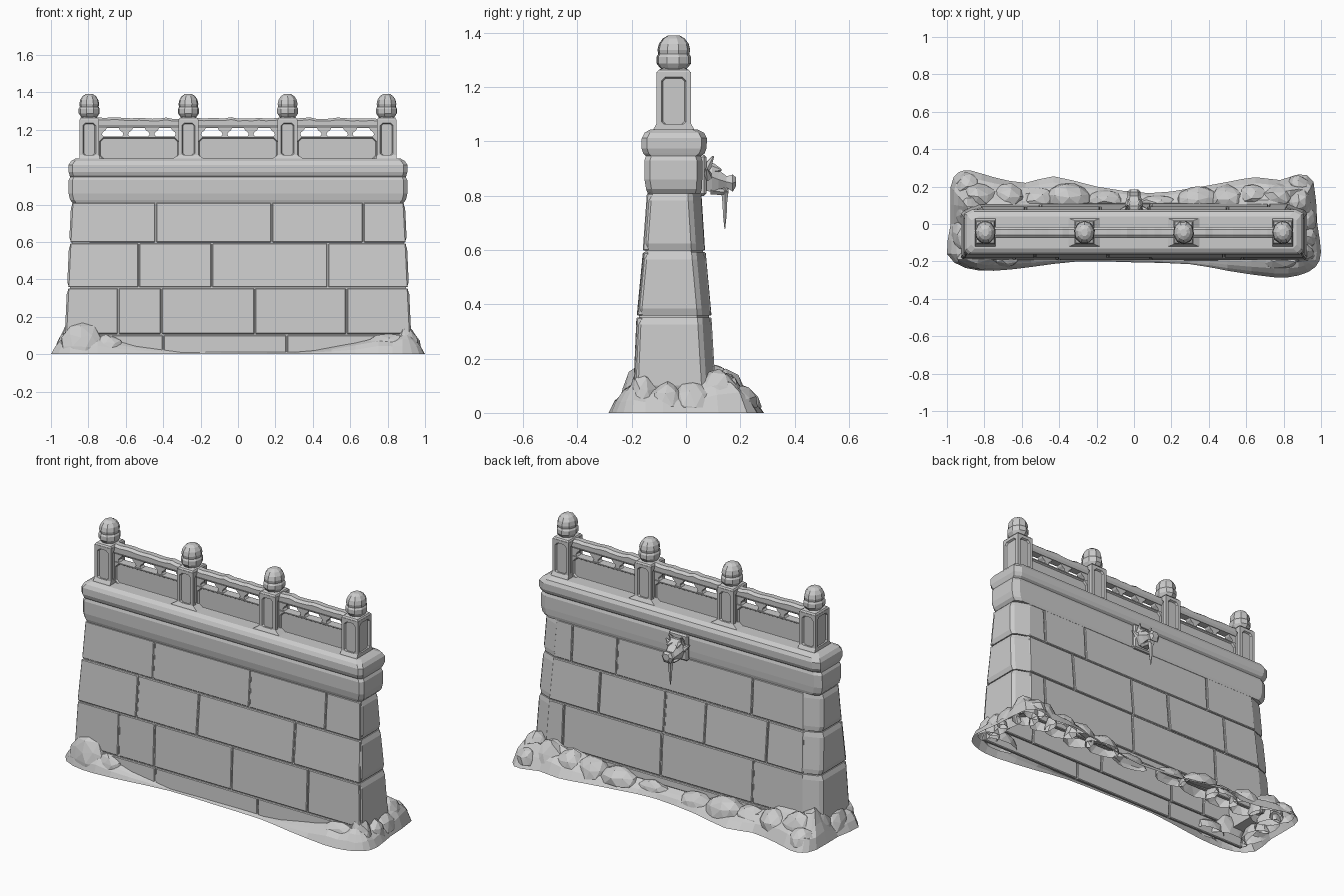
import bpy, bmesh, math, random
from mathutils import Vector, Matrix, noise

random.seed(4)
if "Cube" in bpy.data.objects:
    bpy.data.objects.remove(bpy.data.objects["Cube"])

stone = bpy.data.materials.new("grey_stone")
stone.use_nodes = True
stone.diffuse_color = (0.6, 0.6, 0.6, 1)
stone.node_tree.nodes["Principled BSDF"].inputs["Base Color"].default_value = (0.6, 0.6, 0.6, 1)


def finish(bm, name, bevel=0.0):
    bmesh.ops.recalc_face_normals(bm, faces=bm.faces)
    mesh = bpy.data.meshes.new(name)
    bm.to_mesh(mesh)
    bm.free()
    mesh.materials.append(stone)
    ob = bpy.data.objects.new(name, mesh)
    bpy.context.collection.objects.link(ob)
    if bevel:
        mod = ob.modifiers.new("worn_edges", "BEVEL")
        mod.width, mod.segments, mod.limit_method = bevel, 1, "ANGLE"
    return ob


def loft(bm, rings, bottom=True, top=True):
    """Skin a list of closed rings of points."""
    rows = [[bm.verts.new(p) for p in r] for r in rings]
    n = len(rows[0])
    for a, b in zip(rows, rows[1:]):
        for i in range(n):
            bm.faces.new((a[i], a[(i + 1) % n], b[(i + 1) % n], b[i]))
    if bottom:
        bm.faces.new(rows[0][::-1])
    if top:
        bm.faces.new(rows[-1])


def rect(x0, x1, y0, y1, z):
    return [(x0, y0, z), (x1, y0, z), (x1, y1, z), (x0, y1, z)]


def box(bm, centre, size):
    m = Matrix.Translation(centre) @ Matrix.Diagonal((*size, 1))
    bmesh.ops.create_cube(bm, size=1, matrix=m)


def panelled_box(name, centre, size, axes, margin, chamfer, depth):
    """Box whose sides along the given axes carry sunken eight-sided panels."""
    bm = bmesh.new()
    box(bm, centre, size)
    for axis in axes:
        for sign in (-1, 1):
            side = max(bm.faces, key=lambda f: f.calc_area() * (f.normal[axis] * sign > 0.99))
            bmesh.ops.inset_individual(bm, faces=[side], thickness=margin)
            bmesh.ops.bevel(bm, geom=list(side.verts), offset=chamfer, segments=1, affect="VERTICES")
            bm.normal_update()
            panel = max((f for f in bm.faces if f.normal[axis] * sign > 0.99), key=lambda f: len(f.verts))
            bmesh.ops.inset_individual(bm, faces=[panel], thickness=0.006, depth=-depth)
            bm.normal_update()
    finish(bm, name)


# Wall section by height: half length, front, back
LEVELS = [(0, 0.925, -0.195, 0.113), (0.355, 0.908, -0.18, 0.092),
          (0.595, 0.897, -0.157, 0.07), (0.83, 0.885, -0.14, 0.055)]


def section(z):
    for a, b in zip(LEVELS, LEVELS[1:]):
        if z <= b[0]:
            t = (z - a[0]) / (b[0] - a[0])
            return [p + (q - p) * t for p, q in zip(a[1:], b[1:])]
    return LEVELS[-1][1:]


# Hollow wall core, open underneath, its back starting above the mound
bm = bmesh.new()
rings = []
for z, *_ in LEVELS:
    lift = 0.07 if z == 0 else z
    h, f, b = section(lift)
    h, f, b = h - 0.01, f + 0.007, b - 0.007
    foot = -0.188 if z == 0 else f
    rings.append([(-h, foot, z), (h, foot, z), (h, b - 0.045, lift), (h - 0.09, b, lift),
                  (0.09 - h, b, lift), (-h, b - 0.045, lift)])
loft(bm, rings, bottom=False)
finish(bm, "wall_core")

# Facing blocks: height range, front joints, back joints
COURSES = [(0, 0.105, [-0.4, 0.26], [-0.3, 0.35]),
           (0.105, 0.355, [-0.64, -0.41, 0.09, 0.58], [-0.5, 0.09, 0.72]),
           (0.355, 0.595, [-0.53, -0.14, 0.48], [-0.58, -0.18, 0.08, 0.5]),
           (0.595, 0.812, [-0.44, 0.18, 0.67], [-0.47, 0.4, 0.69])]
GAP = 0.003
for side, name in ((0, "front_blocks"), (1, "back_blocks")):
    bm = bmesh.new()
    for course in COURSES:
        edges = [-1] + course[2 + side] + [1]
        for x0, x1 in zip(edges, edges[1:]):
            push = random.uniform(-0.002, 0.003)
            ring = []
            for z in (max(course[0] + GAP, 0.06 * side), course[1] - GAP):
                h, f, b = section(z)
                h -= 0.09 * side
                a, c = max(x0 + GAP, -h), min(x1 - GAP, h)
                ring.append(rect(a, c, b - 0.02, b + push, z) if side else rect(a, c, f - push, f + 0.02, z))
            loft(bm, ring)
    finish(bm, name, 0.004)

# End stones with a long cut back corner and slightly rounded faces
bm = bmesh.new()
for sx in (-1, 1):
    for z0, z1 in ((0.07, 0.355), (0.355, 0.595), (0.595, 0.812)):
        ring = []
        for z, tuck in ((z0 + GAP, 0.01), (z0 + 0.03, 0), (z1 - 0.03, 0), (z1 - GAP, 0.01)):
            h, f, b = section(z)
            h += 0.006 - tuck
            ring.append([(sx * x, y, z) for x, y in (
                (h - 0.1, f + 0.004), (h - 0.008, f + 0.004), (h, f + 0.015), (h, b - 0.05),
                (h - 0.015, b - 0.032), (h - 0.1, b - 0.001))])
        loft(bm, ring)
finish(bm, "end_stones")

# Cornice and coping
bm = bmesh.new()
rings = []
for z, h, f, b in ((0.808, 0.884, -0.141, 0.054), (0.825, 0.898, -0.147, 0.058), (0.86, 0.906, -0.153, 0.06),
                   (0.93, 0.905, -0.153, 0.06), (0.946, 0.897, -0.148, 0.055), (0.955, 0.9, -0.157, 0.068),
                   (0.975, 0.906, -0.164, 0.076), (1.012, 0.906, -0.163, 0.077), (1.032, 0.893, -0.153, 0.067),
                   (1.045, 0.87, -0.13, 0.04)):
    c = 0.02
    rings.append([(-h, f + c, z), (c - h, f, z), (h - c, f, z), (h, f + c, z),
                  (h, b - c, z), (h - 2 * c, b, z), (2 * c - h, b, z), (-h, b - c, z)])
loft(bm, rings)
finish(bm, "cornice")

# Posts with feet, caps and bud-shaped finials
RAIL_Y = -0.045
POSTS = [-0.795, -0.265, 0.265, 0.795]
for i, px in enumerate(POSTS):
    panelled_box(f"post_{i + 1}", (px, RAIL_Y, 1.148), (0.106, 0.128, 0.215), (0, 1), 0.026, 0.014, 0.01)
    bm = bmesh.new()
    flare = 0.092 if abs(px) < 0.5 else 0.06
    loft(bm, [rect(px - a, px + a, RAIL_Y - b, RAIL_Y + b, z) for a, b, z in
              ((flare, 0.08, 1.03), (flare - 0.006, 0.076, 1.044), (0.053, 0.064, 1.065))])
    loft(bm, [rect(px - a, px + a, RAIL_Y - a - 0.01, RAIL_Y + a + 0.01, z) for a, z in
              ((0.053, 1.253), (0.046, 1.264), (0.03, 1.27))])
    finish(bm, f"post_foot_and_cap_{i + 1}")
    bm = bmesh.new()
    turn = random.random()
    loft(bm, [[(px + r * math.cos(k * math.tau / 9 + turn),
                RAIL_Y + 1.12 * r * math.sin(k * math.tau / 9 + turn), z) for k in range(9)]
              for r, z in ((0.036, 1.26), (0.046, 1.272), (0.057, 1.288), (0.057, 1.312), (0.051, 1.322),
                           (0.054, 1.338), (0.049, 1.36), (0.036, 1.38), (0.018, 1.391))])
    finish(bm, f"finial_{i + 1}")

# Balustrade bays: sunken panel, worn top rail, open band with brackets
for i, (a, b) in enumerate(zip(POSTS, POSTS[1:])):
    mid = (a + b) / 2
    panelled_box(f"panel_{i + 1}", (mid, RAIL_Y, 1.1), (0.435, 0.05, 0.13), (1,), 0.009, 0.02, 0.009)
    bm = bmesh.new()
    rings = []
    for k in range(13):
        x = mid - 0.22 + 0.44 * k / 12
        top = 1.262 + random.uniform(-0.005, 0.005)
        rings.append([(x, RAIL_Y + y, z) for y, z in ((-0.022, 1.21), (0.022, 1.21), (0.03, 1.225),
                                                     (0.03, top - 0.012), (0.015, top), (-0.015, top),
                                                     (-0.03, top - 0.012), (-0.03, 1.225))])
    loft(bm, rings)
    finish(bm, f"top_rail_{i + 1}")
    bm = bmesh.new()
    for cx, w in ((-0.07, 0.9), (0.07, 0.9), (-0.21, 0.9), (0.21, 0.9)):
        loft(bm, [rect(mid + cx - w * s, mid + cx + w * s, RAIL_Y - 0.018, RAIL_Y + 0.018, z) for s, z in
                  ((0.026, 1.16), (0.014, 1.175), (0.018, 1.185), (0.036, 1.198), (0.045, 1.214))])
    finish(bm, f"brackets_{i + 1}")

# Ground mound around the foot, open underneath, with a rounded swell
OUTLINE = [(-0.98, 0.2), (-0.94, 0.275), (-0.87, 0.285), (-0.75, 0.25), (-0.58, 0.22), (-0.43, 0.255), (-0.2, 0.2),
           (0.08, 0.165), (0.3, 0.19), (0.5, 0.225), (0.65, 0.25), (0.78, 0.235), (0.88, 0.265), (0.96, 0.225),
           (0.98, 0), (1, -0.15), (0.97, -0.23), (0.88, -0.275), (0.75, -0.285), (0.5, -0.25), (0.3, -0.215),
           (0, -0.205), (-0.3, -0.2), (-0.55, -0.23), (-0.75, -0.25), (-0.9, -0.235), (-1, -0.16), (-0.98, 0)]
pts = [Vector((*p, 0)) for p in OUTLINE]
rings = [[] for _ in range(5)]
for i, p in enumerate(pts):
    before, q, after = pts[i - 1], pts[(i + 1) % len(pts)], pts[(i + 2) % len(pts)]
    for v in (p, (p + q) * 0.5625 - (before + after) * 0.0625):
        wall = Vector((max(-0.89, min(0.89, v.x)), max(-0.178, min(0.09, v.y)), 0))
        swell = max(0, min(1, (abs(v.x) - 0.35) / 0.45))
        height = 0.015 + 0.085 * swell + 0.05 * (v.y > 0)
        for ring, t, rise in zip(rings, (0, 0.2, 0.45, 0.75, 1), (0, 0.42, 0.7, 0.9, 1)):
            point = v.lerp(wall, t)
            lump = 1 + 0.5 * noise.noise(point * 13)
            ring.append(point + Vector((0, 0, height * rise * lump)))
bm = bmesh.new()
loft(bm, rings, bottom=False, top=False)
finish(bm, "ground_mound")

# Rocks heaped at the foot: x, y, radius along x, radius along y, top height
ROCKS = [(-0.83, -0.18, 0.12, 0.06, 0.165), (-0.7, -0.18, 0.09, 0.05, 0.11), (-0.92, -0.07, 0.055, 0.1, 0.12),
         (-0.9, 0.07, 0.06, 0.09, 0.15), (-0.83, 0.14, 0.1, 0.085, 0.16), (-0.67, 0.14, 0.1, 0.08, 0.13),
         (-0.52, 0.13, 0.1, 0.075, 0.11), (-0.35, 0.14, 0.13, 0.08, 0.12), (-0.16, 0.12, 0.1, 0.06, 0.085),
         (0.12, 0.11, 0.12, 0.045, 0.075), (0.34, 0.13, 0.12, 0.065, 0.11), (0.5, 0.13, 0.1, 0.08, 0.12),
         (0.64, 0.14, 0.1, 0.08, 0.13), (0.77, 0.14, 0.09, 0.08, 0.15), (0.88, 0.12, 0.075, 0.08, 0.165),
         (0.88, 0.2, 0.075, 0.06, 0.1), (0.92, 0.03, 0.055, 0.08, 0.12), (0.92, -0.07, 0.05, 0.07, 0.12),
         (0.9, -0.16, 0.06, 0.06, 0.145), (0.8, -0.19, 0.12, 0.055, 0.11), (-0.89, 0.2, 0.075, 0.065, 0.1)]
bm = bmesh.new()
for x, y, rx, ry, top in ROCKS:
    m = Matrix.Translation((x, y, top * 0.2)) @ Matrix.Diagonal((rx, ry, top * 0.8, 1)) \
        @ Matrix.Rotation(random.uniform(0, 3), 4, "Z")
    made = bmesh.ops.create_icosphere(bm, subdivisions=2, radius=1, matrix=m)
    for v in made["verts"]:
        v.co += 0.018 * noise.noise_vector(v.co * 12)
bmesh.ops.bisect_plane(bm, geom=bm.verts[:] + bm.edges[:] + bm.faces[:], plane_co=(0, 0, 0.02),
                       plane_no=(0, 0, 1), clear_inner=True)
finish(bm, "foot_rocks")

# Beast-head water spout on the back: plate, skull, jaws, horns, brows
bm = bmesh.new()
box(bm, (0, 0.06, 0.875), (0.12, 0.03, 0.15))
finish(bm, "spout_plate", 0.008)


def along_y(bm, stations):
    """Boxy six-sided loft: y, half width, low z, high z."""
    loft(bm, [[(-w * 0.6, y, lo), (w * 0.6, y, lo), (w, y, (lo + hi) / 2), (w * 0.6, y, hi),
               (-w * 0.6, y, hi), (-w, y, (lo + hi) / 2)] for y, w, lo, hi in stations])


bm = bmesh.new()
along_y(bm, [(0.06, 0.046, 0.82, 0.92), (0.095, 0.05, 0.815, 0.925), (0.12, 0.044, 0.825, 0.895),
             (0.15, 0.036, 0.83, 0.872), (0.172, 0.036, 0.815, 0.878), (0.184, 0.022, 0.835, 0.868)])
along_y(bm, [(0.09, 0.034, 0.805, 0.835), (0.13, 0.028, 0.803, 0.825), (0.156, 0.016, 0.808, 0.824)])
for sx in (-1, 1):
    for base, tip, r in (((0.028, 0.075, 0.9), (0.04, 0.1, 0.945), 0.02),
                         ((0.04, 0.08, 0.87), (0.075, 0.075, 0.9), 0.02),
                         ((0.022, 0.1, 0.9), (0.032, 0.13, 0.895), 0.02)):
        a, b = Vector((sx * base[0], *base[1:])), Vector((sx * tip[0], *tip[1:]))
        m = Matrix.Translation((a + b) / 2) @ (b - a).to_track_quat("Z", "Y").to_matrix().to_4x4()
        bmesh.ops.create_cone(bm, cap_ends=True, segments=6, radius1=r, radius2=0.004,
                              depth=(b - a).length, matrix=m)
finish(bm, "spout_head")

# Icicle-like drip under the jaw
bm = bmesh.new()
loft(bm, [[(r * math.cos(k * math.tau / 6), 0.143 + 0.8 * r * math.sin(k * math.tau / 6), z) for k in range(6)]
          for r, z in ((0.024, 0.84), (0.018, 0.81), (0.012, 0.77), (0.01, 0.73), (0.002, 0.678))])
finish(bm, "spout_drip")
